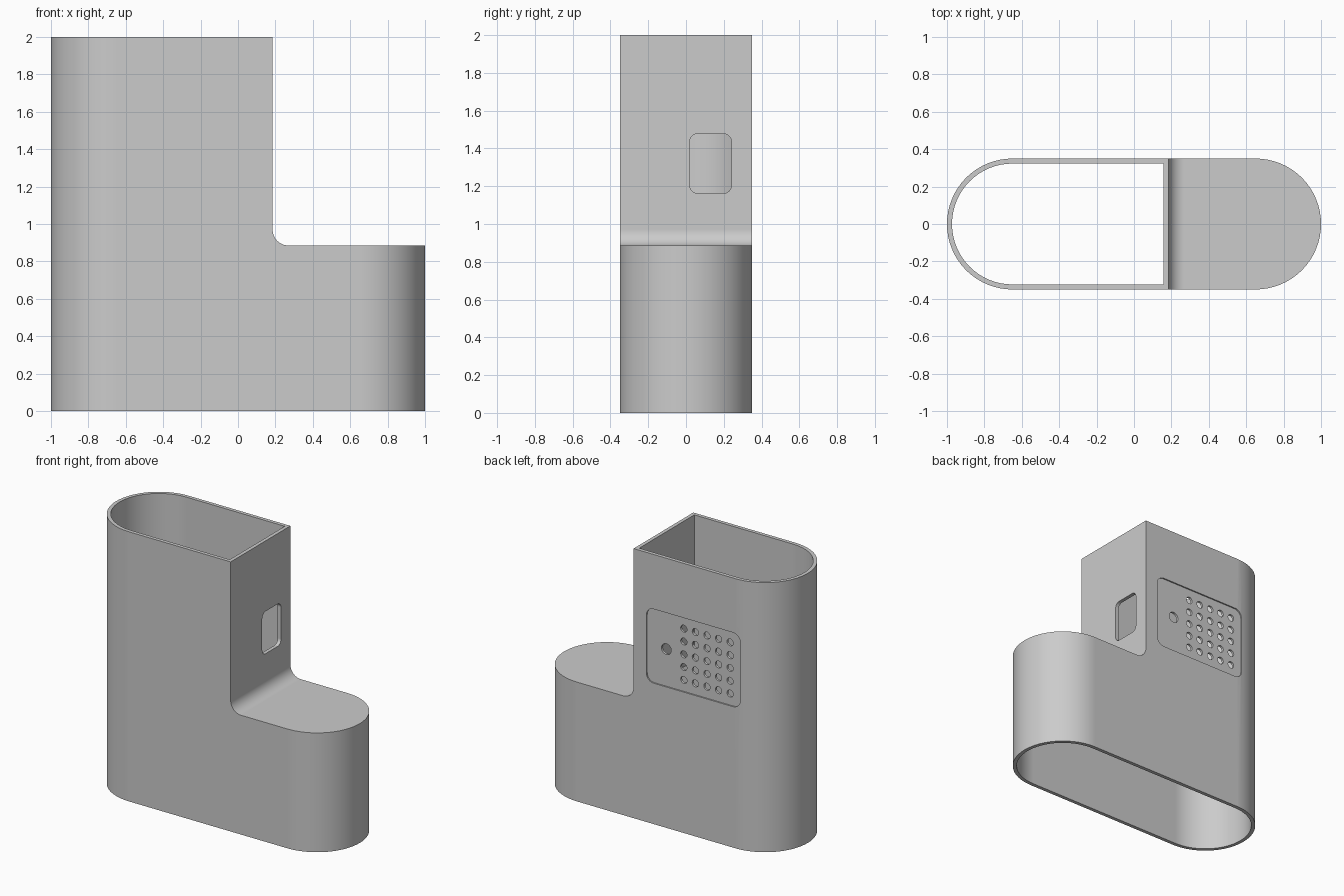
import bpy
import bmesh
from math import cos, sin, pi, radians
from mathutils import Vector

if "Cube" in bpy.data.objects:
    bpy.data.objects.remove(bpy.data.objects["Cube"])

WALL = 0.027
HALF = 0.35        # half depth and end radius
END = 0.65         # centre of the rounded ends
STEP_X, STEP_Z, FILLET = 0.185, 0.885, 0.085
MID_Z = 1.32       # centre height of window and panel

grey = bpy.data.materials.new("plain grey")
grey.use_nodes = True
grey.diffuse_color = (0.6, 0.6, 0.6, 1)
grey.node_tree.nodes["Principled BSDF"].inputs["Base Color"].default_value = (0.6, 0.6, 0.6, 1)

# Where outline point (a, b) at depth d lies for each extrusion axis
PLACE = {
    "x": lambda a, b, d: (d, a, b),
    "y": lambda a, b, d: (a, d, b),
    "z": lambda a, b, d: (a, b, d),
}


def arc(cx, cy, r, start, end, n):
    return [(cx + r * cos(radians(start + (end - start) * i / n)),
             cy + r * sin(radians(start + (end - start) * i / n))) for i in range(n + 1)]


def rounded_rect(x0, x1, y0, y1, r, n=8):
    return (arc(x1 - r, y0 + r, r, -90, 0, n) + arc(x1 - r, y1 - r, r, 0, 90, n)
            + arc(x0 + r, y1 - r, r, 90, 180, n) + arc(x0 + r, y0 + r, r, 180, 270, n))


def prisms(name, outlines, axis, lo, hi):
    """One object holding a straight extrusion of every outline."""
    bm = bmesh.new()
    for outline in outlines:
        base = bm.faces.new([bm.verts.new(PLACE[axis](a, b, lo)) for a, b in outline])
        new = bmesh.ops.extrude_face_region(bm, geom=[base])["geom"]
        shift = Vector(PLACE[axis](0, 0, hi - lo))
        bmesh.ops.translate(bm, vec=shift, verts=[g for g in new if isinstance(g, bmesh.types.BMVert)])
    bmesh.ops.recalc_face_normals(bm, faces=bm.faces)
    mesh = bpy.data.meshes.new(name)
    bm.to_mesh(mesh)
    bm.free()
    mesh.materials.append(grey)
    obj = bpy.data.objects.new(name, mesh)
    bpy.context.collection.objects.link(obj)
    return obj


def cut(target, cutter):
    """Subtract the cutter, then discard it."""
    cutter.hide_render = True
    mod = target.modifiers.new("cut", "BOOLEAN")
    mod.operation = "DIFFERENCE"
    mod.solver = "EXACT"
    mod.object = cutter
    bpy.context.view_layer.objects.active = target
    bpy.ops.object.modifier_apply(modifier=mod.name)
    bpy.data.objects.remove(cutter)


def stepped_body(name, inset, lo, hi):
    """Round-ended column with the upper +x part cut away down to a filleted step."""
    r = HALF - inset
    plan = arc(END, 0, r, -90, 90, 32) + arc(-END, 0, r, 90, 270, 32)
    body = prisms(name, [plan], "z", lo, hi)
    x, z, f = STEP_X - inset, STEP_Z - inset, FILLET + inset
    notch = [(2, z), (2, 3), (x, 3)] + arc(x + f, z + f, f, 180, 270, 12)
    cut(body, prisms("notch_cutter", [notch], "y", -1, 1))
    return body


# Hollow housing, open at the top and bottom
housing = stepped_body("housing", 0, 0, 2)
cut(housing, stepped_body("cavity_cutter", WALL, -0.1, 2.1))

# Window in the upright wall above the step
window = rounded_rect(0.02, 0.24, MID_Z - 0.157, MID_Z + 0.157, 0.04)
cut(housing, prisms("window_cutter", [window], "x", 0.1, 0.3))

# Shallow recessed panel on the back
panel = rounded_rect(-0.69, 0.08, MID_Z - 0.275, MID_Z + 0.275, 0.06)
cut(housing, prisms("panel_cutter", [panel], "y", HALF - 0.01, 0.5))

# Round port and grid of vent holes through the panel
holes = [arc(-0.077, MID_Z, 0.04, 0, 345, 23)]
for i in range(5):
    for j in range(-2, 3):
        holes.append(arc(-0.22 - i * 0.095, MID_Z + j * 0.095, 0.026, 0, 337.5, 15))
cut(housing, prisms("vent_cutter", holes, "y", 0.25, 0.5))

# Smooth curves with crisp edges and flat walls
bpy.ops.object.select_all(action="DESELECT")
housing.select_set(True)
bpy.context.view_layer.objects.active = housing
bpy.ops.object.shade_smooth_by_angle(angle=radians(30))
weighted = housing.modifiers.new("flat walls", "WEIGHTED_NORMAL")
weighted.keep_sharp = True
